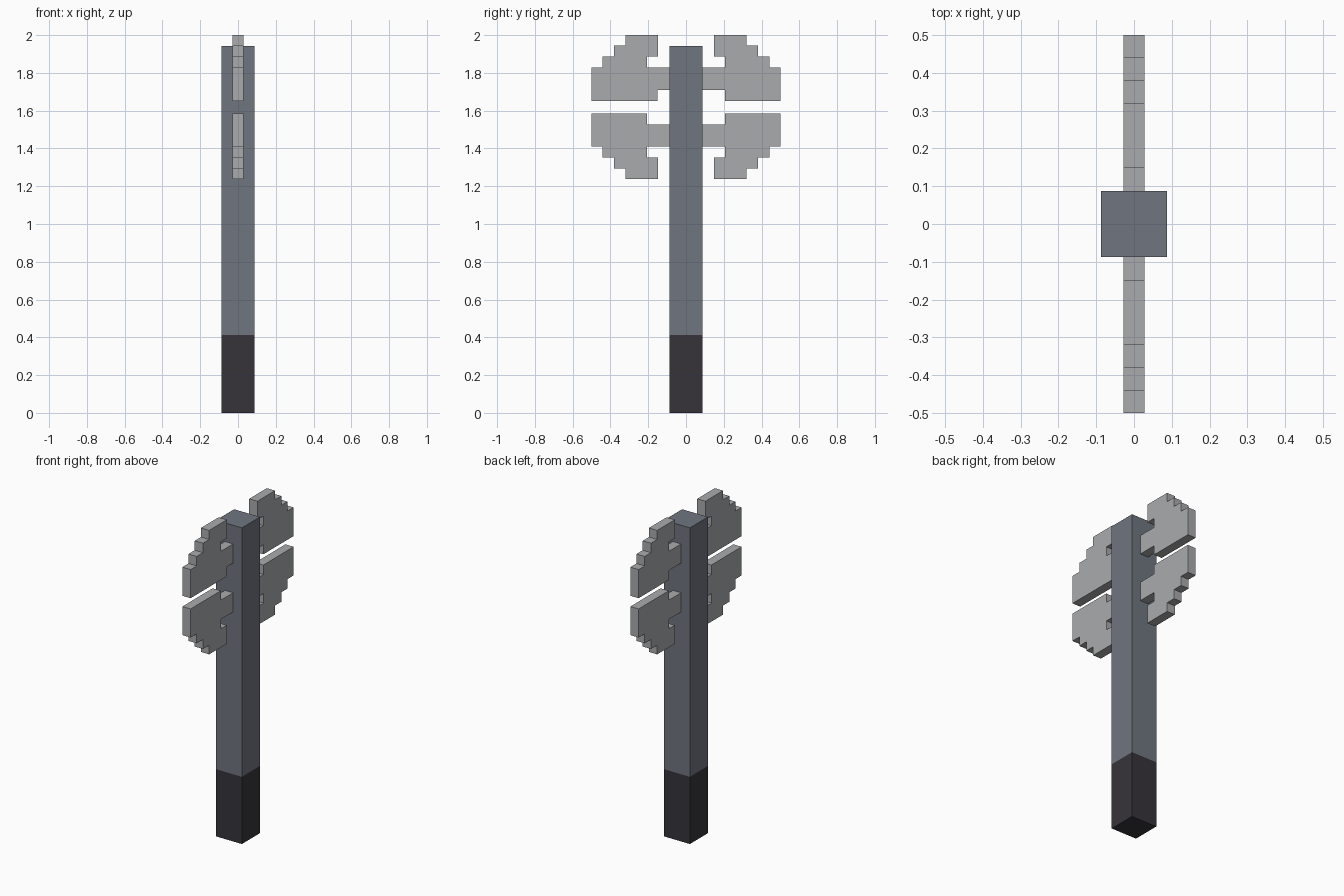
import bpy
import bmesh

if "Cube" in bpy.data.objects:
    bpy.data.objects.remove(bpy.data.objects["Cube"], do_unlink=True)


def linear(c):
    c /= 255
    return c / 12.92 if c <= 0.04045 else ((c + 0.055) / 1.055) ** 2.4


def material(name, rgb):
    mat = bpy.data.materials.new(name)
    color = (*[linear(c) for c in rgb], 1)
    mat.diffuse_color = color
    mat.use_nodes = True
    mat.node_tree.nodes["Principled BSDF"].inputs["Base Color"].default_value = color
    return mat


STEEL = material("light grey steel", (170, 171, 173))
SHAFT = material("slate grey", (112, 117, 128))
GRIP = material("charcoal grip", (54, 52, 58))

POLE = 0.088      # half width of the pole
THICK = 0.028     # half thickness of the blades
MID_Z = 1.619     # height about which upper and lower blades mirror


def prism(name, points, axis, start, end, mat):
    """Extrude a closed outline along x or z."""
    bm = bmesh.new()
    place = (lambda a, b: (start, a, b)) if axis == "x" else (lambda a, b: (a, b, start))
    face = bm.faces.new([bm.verts.new(place(a, b)) for a, b in points])
    grown = bmesh.ops.extrude_face_region(bm, geom=[face])
    verts = [g for g in grown["geom"] if isinstance(g, bmesh.types.BMVert)]
    move = (end - start, 0, 0) if axis == "x" else (0, 0, end - start)
    bmesh.ops.translate(bm, verts=verts, vec=move)
    bmesh.ops.recalc_face_normals(bm, faces=bm.faces)
    mesh = bpy.data.meshes.new(name)
    bm.to_mesh(mesh)
    bm.free()
    mesh.materials.append(mat)
    obj = bpy.data.objects.new(name, mesh)
    bpy.context.collection.objects.link(obj)
    return obj


# Square pole: dark grip below, slate shaft above
square = [(-POLE, -POLE), (POLE, -POLE), (POLE, POLE), (-POLE, POLE)]
prism("grip", square, "z", 0, 0.413, GRIP)
prism("shaft", square, "z", 0.413, 1.943, SHAFT)


def blade(name, side, flip, heel):
    """Stepped blade with its connector; heel is the inner end of its straight edge."""
    outline = [
        (POLE, 0.091), (heel, 0.091), (heel, 0.033), (0.5, 0.033),     # straight edge
        (0.5, 0.209), (0.441, 0.209), (0.441, 0.267), (0.38, 0.267),   # outer steps
        (0.38, 0.325), (0.32, 0.325), (0.32, 0.381), (0.149, 0.381),   # tip
        (0.149, 0.267), (0.207, 0.267), (0.207, 0.209), (POLE, 0.209),  # inner notch
    ]
    points = [(side * y, MID_Z + flip * z) for y, z in outline]
    prism(name, points, "x", -THICK, THICK, STEEL)


# Four blades, front and back, upper and lower
blade("upper_front_blade", -1, 1, 0.15)
blade("lower_front_blade", -1, -1, 0.207)
blade("upper_back_blade", 1, 1, 0.207)
blade("lower_back_blade", 1, -1, 0.207)
